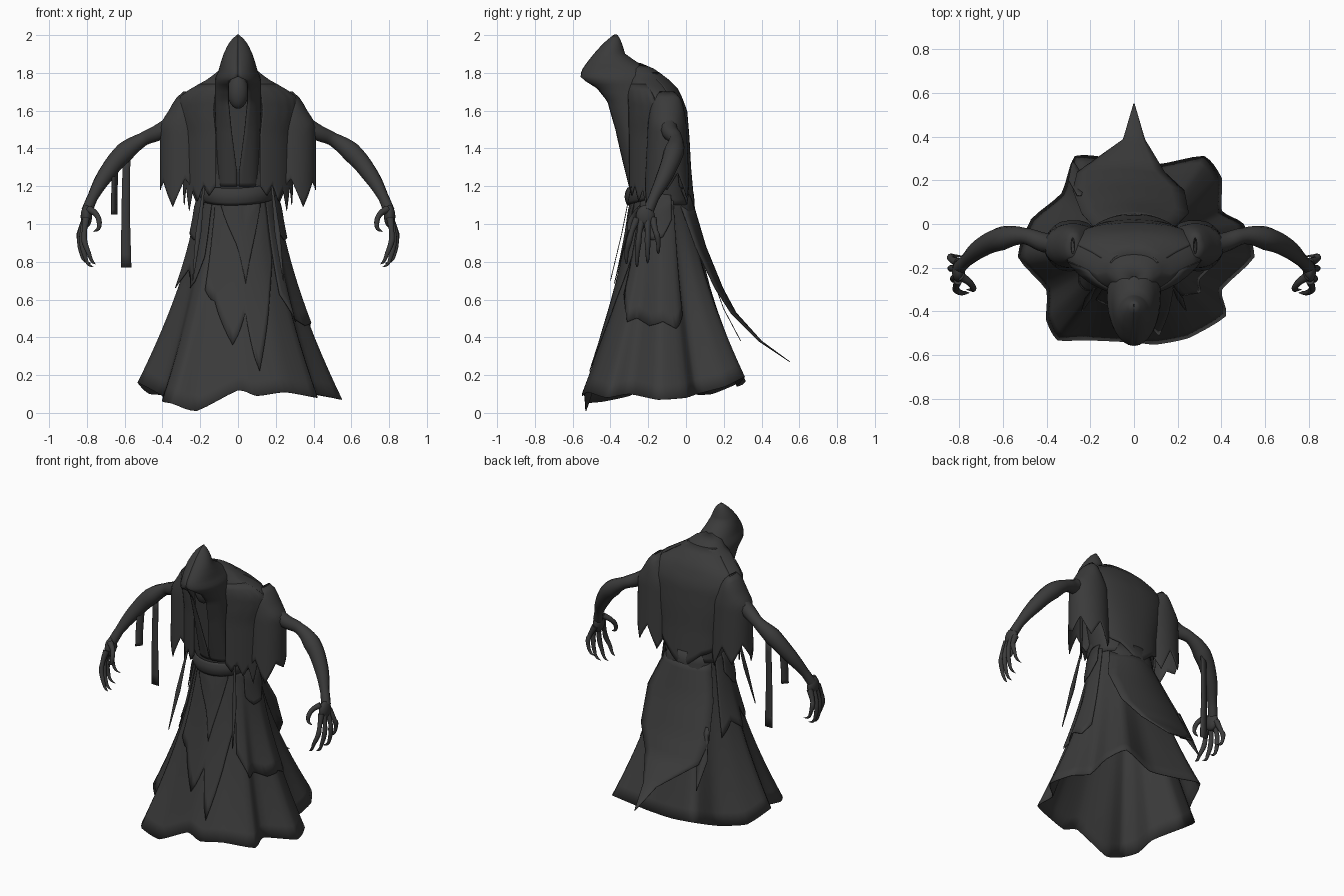
import bpy, bmesh, math
from mathutils import Vector

cube = bpy.data.objects.get("Cube")
if cube:
    bpy.data.objects.remove(cube, do_unlink=True)

cloth = bpy.data.materials.new("charcoal_cloth")
cloth.use_nodes = True
cloth.diffuse_color = (0.043, 0.043, 0.043, 1)
bsdf = cloth.node_tree.nodes["Principled BSDF"]
bsdf.inputs["Base Color"].default_value = cloth.diffuse_color
bsdf.inputs["Roughness"].default_value = 0.9


def finish(ob, thick=0):
    """Colour, thicken and smooth one part."""
    ob.data.materials.clear()
    ob.data.materials.append(cloth)
    bpy.ops.object.select_all(action="DESELECT")
    ob.select_set(True)
    bpy.context.view_layer.objects.active = ob
    bpy.ops.object.shade_smooth_by_angle(angle=math.radians(65))
    if thick:
        mod = ob.modifiers.new("thickness", "SOLIDIFY")
        mod.thickness, mod.offset = thick, 0
    return ob


def grid(name, fn, cols, rows, closed=False, thick=0.004):
    """Surface from fn(s, t); s runs around, t runs down, both 0..1."""
    bm = bmesh.new()
    n = cols if closed else cols + 1
    v = [[bm.verts.new(fn(i / cols, j / rows)) for i in range(n)] for j in range(rows + 1)]
    for j in range(rows):
        for i in range(cols):
            k = (i + 1) % n
            bm.faces.new((v[j][i], v[j + 1][i], v[j + 1][k], v[j][k]))
    bmesh.ops.recalc_face_normals(bm, faces=bm.faces)
    me = bpy.data.meshes.new(name)
    bm.to_mesh(me)
    bm.free()
    ob = bpy.data.objects.new(name, me)
    bpy.context.collection.objects.link(ob)
    return finish(ob, thick)


def along(values, s):
    """Linear blend through a list at s in 0..1."""
    x = min(max(s, 0), 1) * (len(values) - 1)
    i = min(int(x), len(values) - 2)
    a, b, f = values[i], values[i + 1], x - i
    if isinstance(a, tuple):
        return Vector(a).lerp(Vector(b), f)
    return a + (b - a) * f


def at_height(rows, z):
    """Blend table rows whose first entry is a rising height."""
    for a, b in zip(rows, rows[1:]):
        if z <= b[0]:
            return Vector(a[1:]).lerp(Vector(b[1:]), max(0, (z - a[0]) / (b[0] - a[0])))
    return Vector(rows[-1][1:])


def tube(name, pts, radii):
    cu = bpy.data.curves.new(name, "CURVE")
    cu.dimensions, cu.bevel_depth, cu.bevel_resolution = "3D", 1, 3
    cu.use_fill_caps, cu.resolution_u = True, 5
    sp = cu.splines.new("BEZIER")
    sp.bezier_points.add(len(pts) - 1)
    for bp, p, r in zip(sp.bezier_points, pts, radii):
        bp.co, bp.radius = p, r
        bp.handle_left_type = bp.handle_right_type = "AUTO"
    ob = bpy.data.objects.new(name, cu)
    bpy.context.collection.objects.link(ob)
    bpy.ops.object.select_all(action="DESELECT")
    ob.select_set(True)
    bpy.context.view_layer.objects.active = ob
    bpy.ops.object.convert(target="MESH")
    return finish(bpy.context.object)


def ball(name, loc, scale):
    bpy.ops.mesh.primitive_uv_sphere_add(segments=20, ring_count=12, location=loc)
    ob = bpy.context.object
    ob.name, ob.scale = name, scale
    return finish(ob)


def rag(name, path, widths, across=(1, 0, 0)):
    """Torn strip hanging along a path."""
    side = Vector(across)
    return grid(name, lambda s, t: along(path, t) + side * (s - 0.5) * along(widths, t),
                2, 4 * (len(path) - 1))


# Skirt: oval waist flowing into a folded, uneven hem (from the left side, over the back)
hem = [(.55, -.15, .07), (.5, 0, .08), (.4, .06, .1), (.4, .21, .14), (.32, .31, .19),
       (.1, .27, .14), (-.1, .3, .15), (-.27, .31, .17), (-.33, .14, .1), (-.47, .02, .1),
       (-.53, -.15, .16), (-.4, -.3, .09), (-.4, -.44, .06), (-.35, -.53, .05), (-.22, -.53, .01),
       (0, -.54, .12), (.1, -.55, .09), (.25, -.52, .11), (.42, -.42, .08), (.4, -.3, .1)]
count = len(hem)


def skirt_point(u, t, out=0):
    i = math.floor(u)
    f = u - i
    p0, p1, p2, p3 = (Vector(hem[(i + k) % count]) for k in (-1, 0, 1, 2))
    low = p1.lerp(p2, f) + f * (1 - f) * .25 * ((1 - f) * (2 * p1 - p0 - p2) + f * (2 * p2 - p1 - p3))
    a = math.atan2(low.y + .12, low.x)
    top = Vector((.2 * math.cos(a), -.12 + .16 * math.sin(a), 1.16))
    p = top.lerp(low, t ** 1.5)
    p.z = top.z + (low.z - top.z) * t
    return p + Vector((math.cos(a), math.sin(a), 0)) * out


grid("skirt", lambda s, t: skirt_point(s * count, t), count * 4, 14, True)


# Torn overskirt layers following the skirt
def layer(name, u0, u1, ends, out):
    grid(name, lambda s, t: skirt_point(u0 + s * (u1 - u0), t * along(ends, s), out * min(1, .3 + 2 * t)),
         4 * (len(ends) - 1), 10)


layer("front_long_panel", 13.5, 17.5, [.45, .5, .76, .6, .88, .6, .3], .012)
layer("front_short_flap", 14.2, 17, [.06, .25, .45, .25, .06], .02)
layer("left_side_panel", 17.5, 21.5, [.5, .63, .62, .65, .62, .66, .6], .013)
layer("right_side_panel", 8.5, 13, [.5, .42, .5, .38, .46, .42, .3], .016)
layer("left_hip_fold", 18.5, 21, [.17, .23, .21, .12], .025)
layer("right_hip_fold", 9.2, 11.8, [.12, .21, .23, .17], .025)

# Trailing tail at the back: depth, height, right edge, left edge
tail = [(.04, 1.1, -.17, .17), (.105, .88, -.24, .25), (.195, .66, -.28, .23), (.265, .53, -.26, .14),
        (.4, .38, -.05, .05), (.55, .27, -.002, .002)]


def tail_point(s, t):
    y, z, right, left = along(tail, t)
    return Vector((right + (left - right) * s, y - .07 * (2 * s - 1) ** 2 * (1 - t), z))


grid("back_tail", tail_point, 8, 20)
rag("tail_spike", [(-.25, .13, .74), (-.26, .2, .55), (-.28, .29, .38)], [.02, .08, .004])

# Torso: height, front, back, half width, front pointedness
torso = [(1.1, -.28, .03, .2, 1), (1.3, -.29, .015, .23, 1), (1.45, -.3, .01, .27, 1.2),
         (1.6, -.31, 0, .31, 1.6), (1.68, -.32, -.03, .3, 1.8), (1.72, -.32, -.05, .24, 1.8),
         (1.77, -.31, -.1, .15, 1.5), (1.82, -.3, -.17, .09, 1), (1.85, -.28, -.24, .02, 1)]


def torso_point(a, z, out=0):
    f, b, w, power = at_height(torso, z)
    c, s = math.cos(a), math.sin(a)
    mid = b - .14 if b > -.1 else (f + b) / 2
    depth = (b - mid + out) * s ** .8 if s > 0 else (f - mid - out) * (-s) ** power
    return Vector(((w + out) * math.copysign(abs(c) ** .9, c), mid + depth, z))


grid("torso", lambda s, t: torso_point(s * math.tau, 1.85 - t * .75), 40, 25, True)
drape_ends = [1.2, 1.17, 1.15, 1.1, 1.05, 1.1, 1.15, 1.17, 1.2]
grid("back_drape", lambda s, t: torso_point(math.pi * (.15 + .7 * s), 1.8 + t * (along(drape_ends, s) - 1.8),
                                            .001 + .013 * t), 32, 18)

# Hood: height, front, back, half width, half opening
hood = [(1.2, -.3, -.2, .1, .004), (1.28, -.32, -.2, .105, .006), (1.5, -.375, -.2, .115, .035),
        (1.65, -.425, -.18, .12, .05), (1.72, -.485, -.15, .12, .05), (1.76, -.55, -.13, .12, .046),
        (1.78, -.555, -.14, .115, .001), (1.81, -.552, -.17, .1, 0), (1.85, -.525, -.255, .09, 0),
        (1.9, -.485, -.325, .073, 0), (1.95, -.44, -.34, .05, 0), (1.985, -.4, -.355, .022, 0),
        (2, -.38, -.365, .002, 0)]


def hood_point(s, t):
    z = 1.2 + .8 * t
    f, b, w, gap = at_height(hood, z)
    a = (2 * s - 1) * (math.pi - math.asin(min(gap / w, 1)))
    return Vector((w * math.sin(a), (f + b) / 2 + (b - f) / 2 * math.cos(a), z))


grid("hood", hood_point, 32, 40, thick=.006)
ball("shadowed_face", (0, -.37, 1.7), (.055, .05, .09))


# Sash with a bulging, sagging wrap
def sash_point(s, t):
    a, b = s * math.tau, t * math.pi
    r = 1 + .08 * math.sin(b)
    sag = .025 * math.sin(a) + .012 * math.cos(a - 1)
    return Vector((.193 * r * math.cos(a), -.147 + .163 * r * math.sin(a), 1.225 - .09 * t + sag))


grid("sash", sash_point, 32, 6, True)

sleeve_ends = [1.18, 1.27, 1.14, 1.25, 1.1, 1.22, 1.13, 1.27, 1.15, 1.24, 1.09, 1.22, 1.18]
sleeve_shape = [(1.1, 1, 1.15), (1.53, 1, .95), (1.6, .65, .85), (1.66, .4, .7), (1.7, .06, .35)]
chest_ends = [1.22, 1.1, 1.2, 1.07, 1.18, 1.12, 1.2, 1.15, 1.2]

for sx, side in ((1, "left"), (-1, "right")):
    # Ragged bell sleeve
    def sleeve_point(s, t):
        z = 1.7 + t * (along(sleeve_ends, s) - 1.7)
        rx, ry = at_height(sleeve_shape, z)
        a = s * math.tau
        return Vector((sx * (.28 + .13 * rx * math.cos(a)), -.1 + .105 * ry * math.sin(a), z))
    grid(side + "_sleeve", sleeve_point, 48, 16, True)

    # Torn chest drape falling straight from the shoulder
    def chest_point(s, t):
        z = 1.74 + t * (along(chest_ends, s) - 1.74)
        p = torso_point(-.1 - 1.1 * s, max(z, 1.48), .001 + .013 * min(1, 3 * t))
        return Vector((sx * p.x, p.y, z))
    grid(side + "_chest_drape", chest_point, 32, 16)
    rag(side + "_hip_shred", [(sx * .18, -.29, 1.2), (sx * .21, -.34, .95), (sx * .24, -.4, .7)], [.01, .03, .004])

    # Thin arm, palm and clawed fingers
    def mir(*pts):
        return [(sx * x, y, z) for x, y, z in pts]
    tube(side + "_arm", mir((.28, -.1, 1.58), (.41, -.085, 1.49), (.5, -.055, 1.45), (.6, -.065, 1.38),
                            (.7, -.11, 1.26), (.77, -.17, 1.14), (.8, -.2, 1.07)),
         [.05, .045, .037, .055, .045, .029, .03])
    ball(side + "_palm", (sx * .803, -.215, 1.04), (.03, .05, .06))
    for k in range(4):
        y, fan = -.175 - .028 * k, .014 * (k - 1)
        drop, inward = (.07, .02, 0, .015)[k], (0, .005, .025, .045)[k]
        tube(f"{side}_finger_{k + 1}",
             mir((.805, y, 1.03), (.836 - inward * .5, y - fan, .96), (.84 - inward * .6, y - fan * 1.5, .9 + drop * .6),
                 (.835 - inward, y - fan * 2, .83 + drop), (.815 - inward, y - fan * 2, .785 + drop),
                 (.78 - inward * .6, y - fan * 2, .772 + drop)),
             [.02, .014, .016, .012, .008, .001])
    tube(side + "_thumb", mir((.79, -.24, 1.08), (.75, -.27, 1.05), (.735, -.295, 1.01), (.74, -.3, .975), (.765, -.3, .96)),
         [.02, .015, .014, .01, .002])

# Cloth strips hanging from the right arm
rag("long_arm_strip", [(-.59, -.04, 1.36), (-.595, -.04, 1.05), (-.592, -.04, .77)], [.04, .045, .055])
rag("short_arm_strip", [(-.65, -.11, 1.3), (-.655, -.12, 1.15), (-.655, -.125, 1.05)], [.03, .03, .03], (1, 1.2, 0))
